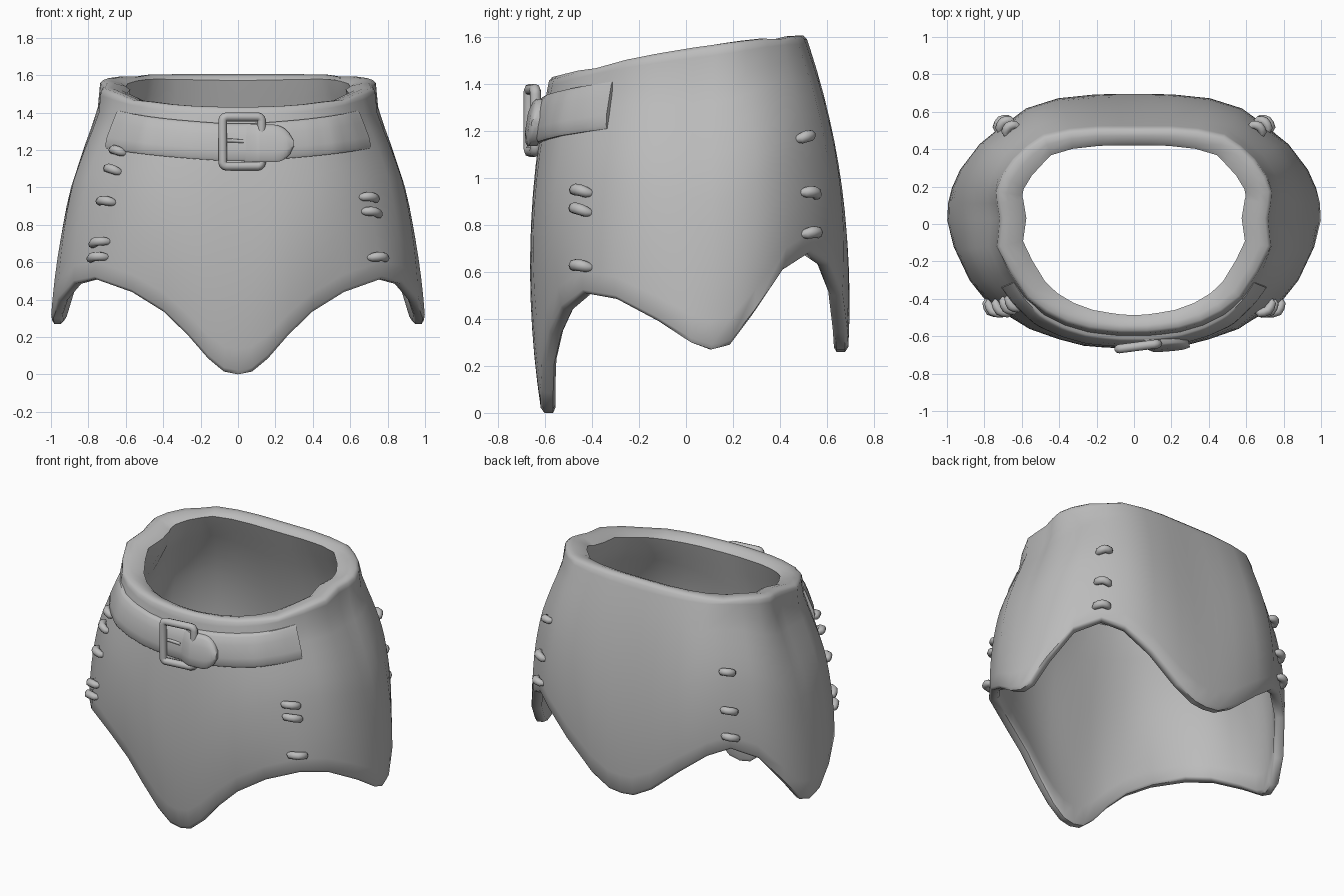
import bpy, bmesh, math, random
from mathutils import Vector

random.seed(4)
cube = bpy.data.objects.get("Cube")
if cube:
    bpy.data.objects.remove(cube, do_unlink=True)

grey = bpy.data.materials.new("plain_grey")
grey.use_nodes = True
grey.diffuse_color = (0.5, 0.5, 0.5, 1)
grey.node_tree.nodes["Principled BSDF"].inputs["Base Color"].default_value = (0.5, 0.5, 0.5, 1)

# Columns from front centre round to back centre: hem x, y, z and rim x, y
COLUMNS = [
    (0, -.615, 0, 0, -.58), (.075, -.615, .015, .07, -.58), (.16, -.615, .085, .14, -.573),
    (.27, -.61, .21, .24, -.56), (.4, -.58, .335, .36, -.525), (.57, -.53, .44, .47, -.47),
    (.77, -.44, .51, .57, -.395), (.88, -.3, .485, .66, -.26), (.965, -.12, .39, .73, -.12),
    (1, .02, .3, .715, .03), (.995, .11, .27, .73, .11), (.975, .19, .29, .735, .175),
    (.93, .29, .42, .705, .255), (.83, .42, .61, .64, .345), (.7, .53, .68, .565, .415),
    (.58, .61, .63, .48, .468), (.41, .665, .5, .34, .498), (.22, .685, .34, .19, .51),
    (.09, .69, .27, .08, .51), (0, .69, .26, 0, .51)]
HALF = len(COLUMNS) - 1
FRONT_SEAM, BACK_SEAM = 6, 14


def column(u):
    """Hem and rim points at position u; negative u is the mirrored side."""
    u = (u + HALF) % (2 * HALF) - HALF
    a = abs(u)
    i = min(int(a), HALF - 1)
    hx, hy, hz, tx, ty = (p + (q - p) * (a - i) for p, q in zip(COLUMNS[i], COLUMNS[i + 1]))
    side = -1 if u < 0 else 1
    tz = 1.55 + .155 * ty - .09 * ty * ty
    return Vector((side * hx, hy, hz)), Vector((side * tx, ty, tz))


def base(u, t):
    hem, rim = column(u)
    return hem.lerp(rim, t)


def outward(u, t):
    d = base(u + .5, t) - base(u - .5, t)
    return Vector((d.y, -d.x, 0)).normalized()


def skin(u, t, lift=0):
    """Outer surface: bulging, pinched at seams, dipping below the rim at the sides."""
    a = abs(u)
    pinch = min(1, abs(a - FRONT_SEAM), abs(a - BACK_SEAM))
    seam_bulge = .03 if a < HALF / 2 else .042
    n = outward(u, t)
    full = .065 - .015 * n.x ** 2
    bulge = (seam_bulge + (full - seam_bulge) * pinch) * 4 * t * (1 - t)
    dip = .04 * n.x ** 2 * max(0, min((t - .55) / .32, (1 - t) / .13))
    return base(u, t) + n * (bulge - dip + lift)


def skin_at(u, z, lift=0):
    hem, rim = column(u)
    return skin(u, (z - hem.z) / (rim.z - hem.z), lift)


def loft(name, rows, cyclic=False):
    """Skin a list of closed loops."""
    bm = bmesh.new()
    vs = [[bm.verts.new(p) for p in row] for row in rows]
    n = len(rows[0])
    for i in range(len(vs) if cyclic else len(vs) - 1):
        a, b = vs[i], vs[(i + 1) % len(vs)]
        for j in range(n):
            k = (j + 1) % n
            bm.faces.new((a[j], b[j], b[k], a[k]))
    if not cyclic:
        bm.faces.new(vs[0])
        bm.faces.new(vs[-1])
    bmesh.ops.recalc_face_normals(bm, faces=bm.faces)
    mesh = bpy.data.meshes.new(name)
    bm.to_mesh(mesh)
    bm.free()
    mesh.materials.append(grey)
    ob = bpy.data.objects.new(name, mesh)
    bpy.context.collection.objects.link(ob)
    bpy.ops.object.select_all(action='DESELECT')
    ob.select_set(True)
    bpy.context.view_layer.objects.active = ob
    bpy.ops.object.shade_smooth_by_angle(angle=math.radians(50))
    return ob


def tube(name, points, radius, cyclic=False, taper=None):
    cu = bpy.data.curves.new(name, 'CURVE')
    cu.dimensions = '3D'
    cu.bevel_depth = radius
    cu.bevel_resolution = 2
    cu.use_fill_caps = True
    sp = cu.splines.new('POLY')
    sp.points.add(len(points) - 1)
    sp.use_cyclic_u = cyclic
    sp.use_smooth = True
    for i, p in enumerate(points):
        sp.points[i].co = (*p, 1)
        sp.points[i].radius = taper[i] if taper else 1
    cu.materials.append(grey)
    ob = bpy.data.objects.new(name, cu)
    bpy.context.collection.objects.link(ob)
    return ob


# Skirt shell: outer wall, rim sloping inward, inner wall, rounded hem
walls = [.015 + .95 * i / 12 for i in range(13)]
section = [(t, 0) for t in walls] + [(.988, 0), (1, .1), (1, .35), (.99, .7), (.975, .93)]
section += [(t, 1) for t in reversed(walls[:-1])] + [(0, .8), (0, .2)]


def wall_point(u, t, depth):
    n = outward(u, t)
    thick = .062 + t ** 3 * (.05 + .05 * abs(n.x))
    p = skin(u, t, -depth * thick)
    if abs(u) in (FRONT_SEAM, BACK_SEAM) and t > .98:
        p.z -= .008
    return p


loft("skirt", [[wall_point(u, t, d) for t, d in section]
               for u in range(-HALF, HALF)], cyclic=True)

# Strap across the front, with a rounded cross-section, sinking in at its ends
CROSS = [(1, -.02), (1, .016), (.85, .026), (.4, .035), (-.4, .035),
         (-.85, .026), (-1, .016), (-1, -.02)]


def strap_row(u, half_height, middle, lift=0):
    return [skin_at(u, middle + s * half_height, off + lift) for s, off in CROSS]


END = 6.625
rows = []
for i in range(-26, 27):
    f = i / 26
    rows.append(strap_row(f * END, .1, 1.24 + .07 * f * f, -.014 * f ** 4))
loft("belt_strap", rows)

# Rounded strap end lying over the buckle
rows = []
for i in range(19):
    u = .5 + 2.75 * i / 18
    round_off = max(0, (u - 2.4) / .87)
    lift = .035 * min(1, max(0, (u - .5) / .9)) - .004
    rows.append(strap_row(u, .1 * math.sqrt(1 - round_off ** 2), 1.235, lift))
loft("belt_tip", rows)

# Buckle frame and prong
frame = []
for k, (sx, sz) in enumerate([(1, 1), (-1, 1), (-1, -1), (1, -1)]):
    for j in range(4):
        a = math.pi / 2 * (k + j / 3)
        x = .022 + sx * .082 + .022 * math.cos(a)
        z = 1.245 + sz * .11 + .022 * math.sin(a)
        frame.append((x, -.657 + .13 * x, z))
tube("buckle_frame", frame, .024, cyclic=True)
tube("buckle_prong", [(-.06, -.652, 1.25), (-.03, -.65, 1.25), (.03, -.645, 1.245)], .01)

# Stitches bridging the four seams
SPREAD = [(-1, -.012), (-.8, .012), (-.4, .022), (0, .028), (.4, .022), (.8, .012), (1, -.012)]
TAPER = [.55, .9, 1, 1, 1, .9, .55]


def stitches(name, seam, heights, reach):
    for z in heights:
        tilt = random.uniform(-.012, .012)
        path = [skin_at(seam + s * reach, z + s * tilt - .01 * s * s, off) for s, off in SPREAD]
        tube(name, path, .025, taper=TAPER)


stitches("front_left_stitch", FRONT_SEAM, (.95, .87, .63), .27)
stitches("front_right_stitch", -FRONT_SEAM, (1.2, 1.1, .93, .71, .63), .27)
for side, word in ((1, "left"), (-1, "right")):
    stitches("back_" + word + "_stitch", side * BACK_SEAM, (1.18, .94, .77), .3)
